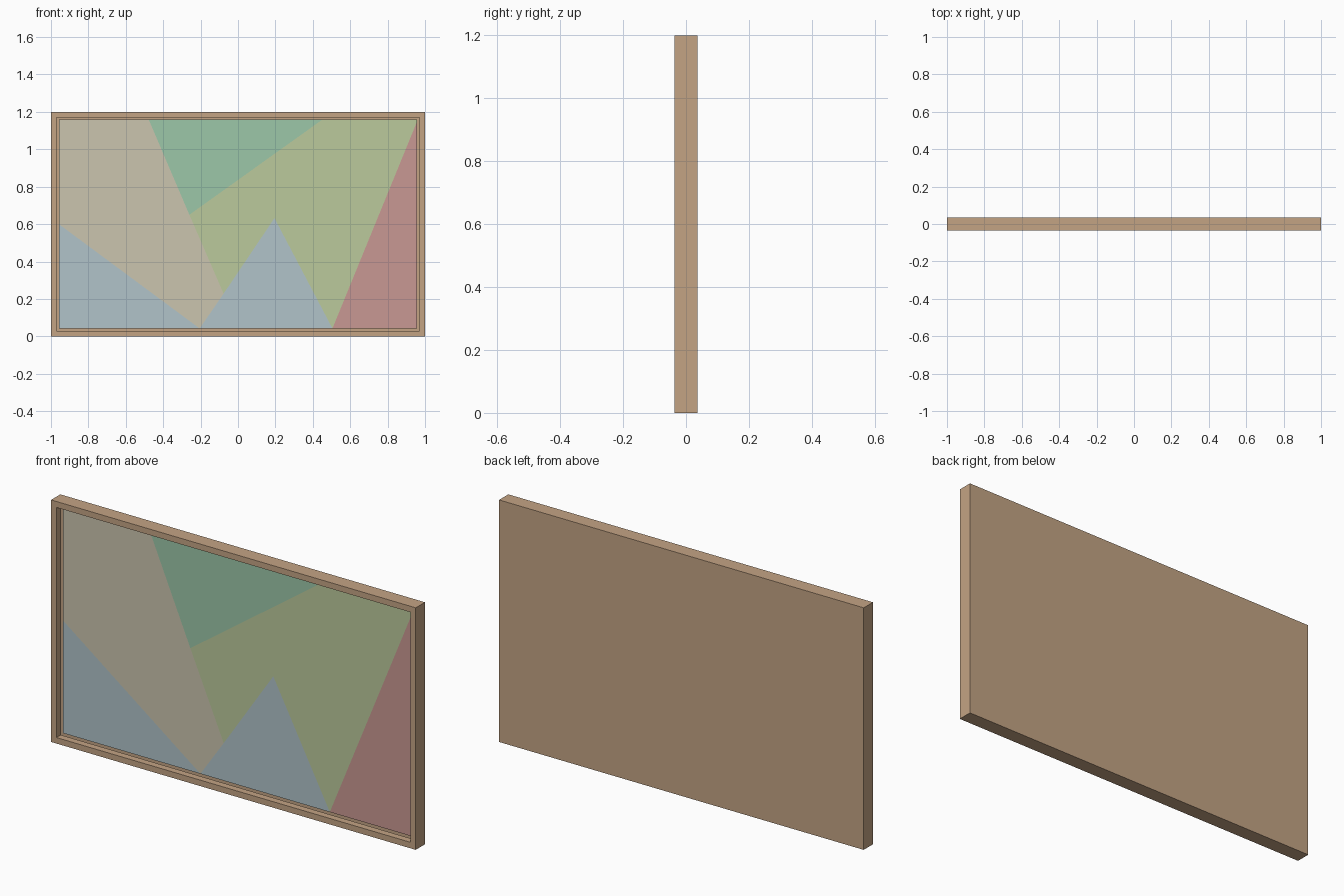
import bpy
import bmesh

cube = bpy.data.objects.get("Cube")
if cube:
    bpy.data.objects.remove(cube, do_unlink=True)

WIDTH, HEIGHT, DEPTH = 2.0, 1.2, 0.072
BORDER, RECESS = 0.042, 0.034


def linear(c):
    c /= 255
    return c / 12.92 if c <= 0.04045 else ((c + 0.055) / 1.055) ** 2.4


def material(name, *rgb):
    colour = [linear(c) for c in rgb] + [1]
    mat = bpy.data.materials.new(name)
    mat.use_nodes = True
    mat.diffuse_color = colour
    shader = mat.node_tree.nodes["Principled BSDF"]
    shader.inputs["Base Color"].default_value = colour
    shader.inputs["Roughness"].default_value = 0.8
    return mat


def make_object(name, bm, mats):
    mesh = bpy.data.meshes.new(name)
    bm.to_mesh(mesh)
    bm.free()
    for mat in mats:
        mesh.materials.append(mat)
    obj = bpy.data.objects.new(name, mesh)
    bpy.context.collection.objects.link(obj)
    return obj


# Wooden frame: a box with its front face inset and pushed back
bm = bmesh.new()
bmesh.ops.create_cube(bm, size=1)
for v in bm.verts:
    v.co.x *= WIDTH
    v.co.y *= DEPTH
    v.co.z = (v.co.z + 0.5) * HEIGHT
bm.normal_update()
front = min(bm.faces, key=lambda f: f.normal.y)
bmesh.ops.inset_region(bm, faces=[front], thickness=BORDER)
floor = bmesh.ops.extrude_discrete_faces(bm, faces=[front])["faces"][0]
bmesh.ops.translate(bm, verts=floor.verts, vec=(0, RECESS, 0))
# The painted panel takes the place of the recess floor
bmesh.ops.delete(bm, geom=[floor], context="FACES_ONLY")
make_object("frame", bm, [material("tan wood", 196, 164, 132)])

# Corner points of the painted panel, as x and z
right = WIDTH / 2 - BORDER
left, bottom, top = -right, BORDER, HEIGHT - BORDER
points = {
    "bottom_left": (left, bottom), "bottom_right": (right, bottom),
    "top_left": (left, top), "top_right": (right, top),
    "slope_start": (left, 0.6), "valley": (-0.205, bottom),
    "crossing": (-0.077, 0.228), "peak": (0.195, 0.632),
    "peak_foot": (0.505, bottom), "red_tip": (right, 1.15),
    "teal_tip": (-0.26, 0.65), "teal_left": (-0.477, top),
    "teal_right": (0.45, top),
}
blue = material("pale blue", 177, 196, 202)
beige = material("pale beige", 203, 197, 175)
teal = material("soft teal", 156, 199, 169)
green = material("soft green", 187, 202, 156)
red = material("dusty red", 201, 153, 147)
palette = [blue, beige, teal, green, red]

# Colour fields, counter-clockwise from the front
fields = [
    (blue, "bottom_left valley slope_start"),
    (blue, "valley peak_foot peak crossing"),
    (beige, "slope_start valley crossing teal_tip teal_left top_left"),
    (teal, "teal_left teal_tip teal_right"),
    (green, "teal_tip crossing peak peak_foot red_tip top_right teal_right"),
    (red, "peak_foot bottom_right red_tip"),
]
bm = bmesh.new()
y = RECESS - DEPTH / 2
verts = {n: bm.verts.new((x, y, z)) for n, (x, z) in points.items()}
for mat, corners in fields:
    face = bm.faces.new([verts[n] for n in corners.split()])
    face.material_index = palette.index(mat)
make_object("painted_panel", bm, palette)
